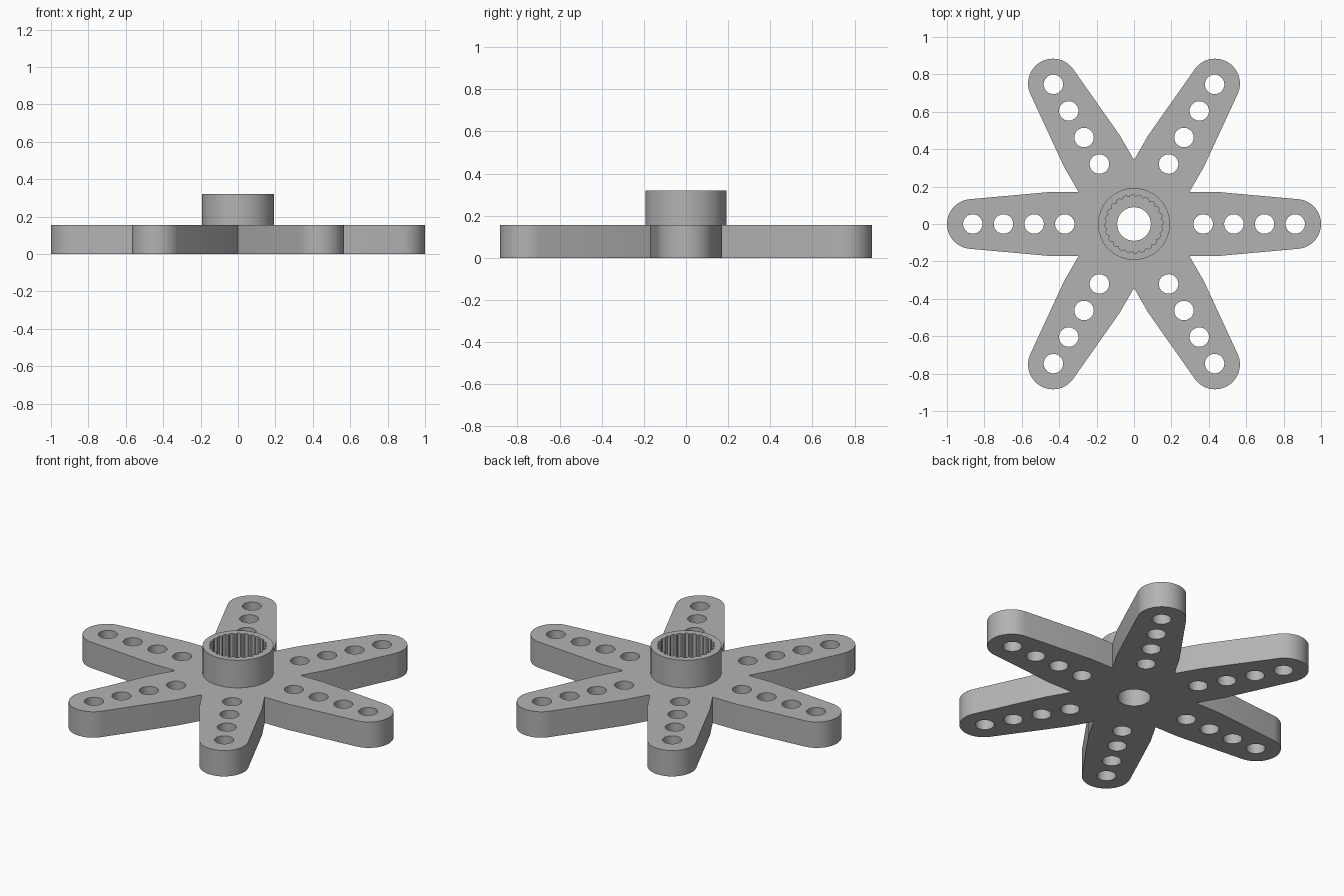
import bpy
import bmesh
from math import cos, sin, pi, radians, acos, atan2, hypot, tan

if "Cube" in bpy.data.objects:
    bpy.data.objects.remove(bpy.data.objects["Cube"], do_unlink=True)

ARMS = 6
PLATE_TOP, HUB_TOP = 0.155, 0.32
HALF_WIDTH, SHOULDER = 0.171, 0.45
TIP_X, TIP_R = 0.867, 0.133
HUB_R, BORE_R, HOLE_R = 0.192, 0.09, 0.052

grey = bpy.data.materials.new("plain grey")
grey.use_nodes = True
colour = (0.45, 0.45, 0.45, 1)
grey.diffuse_color = colour
grey.node_tree.nodes["Principled BSDF"].inputs["Base Color"].default_value = colour


def circle(radius, cx=0, cy=0, n=40):
    return [(cx + radius * cos(2 * pi * i / n), cy + radius * sin(2 * pi * i / n))
            for i in range(n)]


def turn(points, angle):
    c, s = cos(angle), sin(angle)
    return [(x * c - y * s, x * s + y * c) for x, y in points]


def extrude_outline(name, loops, z0, z1, open_bottom=False):
    """Fill closed loops (outline and holes) and extrude between two heights."""
    curve = bpy.data.curves.new(name, "CURVE")
    curve.dimensions = "2D"
    curve.fill_mode = "BOTH"
    curve.extrude = (z1 - z0) / 2
    for loop in loops:
        spline = curve.splines.new("POLY")
        spline.points.add(len(loop) - 1)
        for point, (x, y) in zip(spline.points, loop):
            point.co = (x, y, 0, 1)
        spline.use_cyclic_u = True
    source = bpy.data.objects.new(name + "_outline", curve)
    bpy.context.collection.objects.link(source)
    graph = bpy.context.evaluated_depsgraph_get()
    mesh = bpy.data.meshes.new_from_object(source.evaluated_get(graph))
    bpy.data.objects.remove(source, do_unlink=True)

    bm = bmesh.new()
    bm.from_mesh(mesh)
    bmesh.ops.remove_doubles(bm, verts=bm.verts, dist=0.0001)
    bmesh.ops.recalc_face_normals(bm, faces=bm.faces)
    if open_bottom:
        under = [f for f in bm.faces if f.normal.z < -0.9]
        bmesh.ops.delete(bm, geom=under, context="FACES")
    bmesh.ops.translate(bm, verts=bm.verts, vec=(0, 0, (z0 + z1) / 2))
    bm.to_mesh(mesh)
    bm.free()
    mesh.materials.clear()
    mesh.materials.append(grey)
    obj = bpy.data.objects.new(name, mesh)
    bpy.context.collection.objects.link(obj)
    bpy.ops.object.select_all(action="DESELECT")
    obj.select_set(True)
    bpy.context.view_layer.objects.active = obj
    bpy.ops.object.shade_smooth_by_angle(angle=radians(25))
    return obj


# One arm: inner corner, shoulder, then a round tip tangent to the tapered side
dx, dy = SHOULDER - TIP_X, HALF_WIDTH
tangent = atan2(dy, dx) - acos(TIP_R / hypot(dx, dy))
STEPS = 28
tip = [(TIP_X + TIP_R * cos(a), TIP_R * sin(a))
       for a in (tangent * (2 * i / STEPS - 1) for i in range(STEPS + 1))]
corner = (HALF_WIDTH / tan(pi / ARMS), -HALF_WIDTH)
arm = [corner, (SHOULDER, -HALF_WIDTH)] + tip + [(SHOULDER, HALF_WIDTH)]

# Six-armed plate with a row of holes along each arm
outline = []
holes = [circle(BORE_R)]
for k in range(ARMS):
    angle = k * 2 * pi / ARMS
    outline += turn(arm, angle)
    for i in range(4):
        holes.append(turn(circle(HOLE_R, 0.37 + 0.164 * i, n=32), angle))
extrude_outline("arm_plate", [outline] + holes, 0, PLATE_TOP)

# Hub collar with a toothed socket
TEETH = 24
socket = []
for k in range(TEETH):
    for part, radius in ((0, 0.156), (0.4, 0.156), (0.6, 0.146), (0.8, 0.146)):
        a = 2 * pi * (k + part) / TEETH
        socket.append((radius * cos(a), radius * sin(a)))
extrude_outline("toothed_hub", [circle(HUB_R, n=64), socket],
                PLATE_TOP, HUB_TOP, open_bottom=True)
